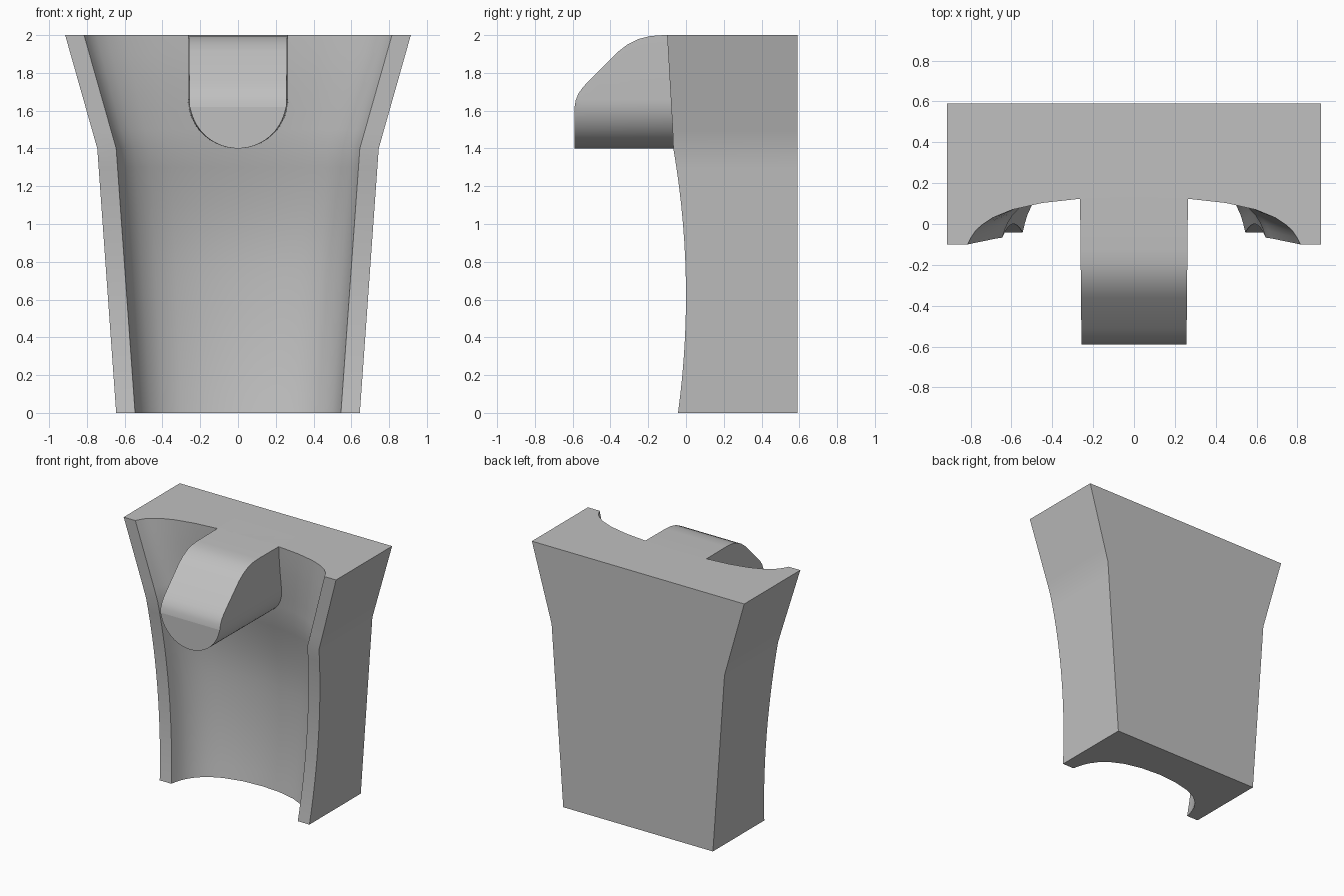
import bpy
import bmesh
import math

cube = bpy.data.objects.get("Cube")
if cube:
    bpy.data.objects.remove(cube, do_unlink=True)

# One plain grey for everything
grey = bpy.data.materials.new("plain grey")
grey.use_nodes = True
colour = (0.53, 0.53, 0.53, 1)
grey.diffuse_color = colour
grey.node_tree.nodes["Principled BSDF"].inputs["Base Color"].default_value = colour


def lerp(a, b, t):
    return a + (b - a) * t


def smooth(t):
    t = min(max(t, 0), 1)
    return t * t * (3 - 2 * t)


def loft(name, sections):
    """Skin a row of closed sections and cap both ends."""
    bm = bmesh.new()
    rings = [[bm.verts.new(p) for p in s] for s in sections]
    for a, b in zip(rings, rings[1:]):
        for i in range(len(a)):
            j = (i + 1) % len(a)
            bm.faces.new((a[i], a[j], b[j], b[i]))
    bm.faces.new(rings[0][::-1])
    bm.faces.new(rings[-1])
    bmesh.ops.remove_doubles(bm, verts=bm.verts, dist=0.0002)
    bmesh.ops.recalc_face_normals(bm, faces=bm.faces)
    mesh = bpy.data.meshes.new(name)
    bm.to_mesh(mesh)
    bm.free()
    mesh.materials.append(grey)
    obj = bpy.data.objects.new(name, mesh)
    bpy.context.collection.objects.link(obj)
    bpy.ops.object.select_all(action="DESELECT")
    obj.select_set(True)
    bpy.context.view_layer.objects.active = obj
    bpy.ops.object.shade_smooth_by_angle(angle=math.radians(30))
    return obj


# Hollow of the body: share of half width, share of depth
hollow = [(1, 0), (0.98, 0.14), (0.955, 0.27), (0.92, 0.39), (0.85, 0.555),
          (0.73, 0.725), (0.55, 0.865), (0.29, 0.965), (0, 1)]
hollow += [(-t, d) for t, d in hollow[-2::-1]]


def body_section(z):
    bend = 1.4
    if z <= bend:
        width = lerp(0.645, 0.745, z / bend)
        front = -0.11 * (z - 0.62) ** 2
    else:
        width = lerp(0.745, 0.915, (z - bend) / 0.6)
        front = lerp(-0.065, -0.1, (z - bend) / 0.6)
    inner = width - 0.1
    depth = 0.335 - 0.1 * smooth((z - 0.8) / 1.2)
    outline = [(-width, front), (-width, 0.59), (width, 0.59), (width, front)]
    outline += [(inner * t, front + depth * d) for t, d in hollow]
    return [(x, y, z) for x, y in outline]


loft("flared_body", [body_section(i / 10) for i in range(21)])

# Peg: round underside, top sloping down to the tip
peg_top = [(-0.59, 1.62), (-0.584, 1.655), (-0.57, 1.69), (-0.545, 1.725),
           (-0.51, 1.762), (-0.36, 1.912), (-0.31, 1.95), (-0.25, 1.98),
           (-0.19, 1.995), (-0.12, 2.0), (0.36, 2.0)]


def peg_section(y, top):
    radius = lerp(0.257, 0.264, (y + 0.59) / 0.7)
    steps = 28
    pts = [(-radius, y, top)]
    for i in range(steps + 1):
        a = math.pi * (1 + i / steps)
        z = 1.66 + 0.26 * math.sin(a)
        pts.append((radius * math.cos(a), y, min(z, top)))
    return pts + [(radius, y, top)]


loft("front_peg", [peg_section(y, top) for y, top in peg_top])
